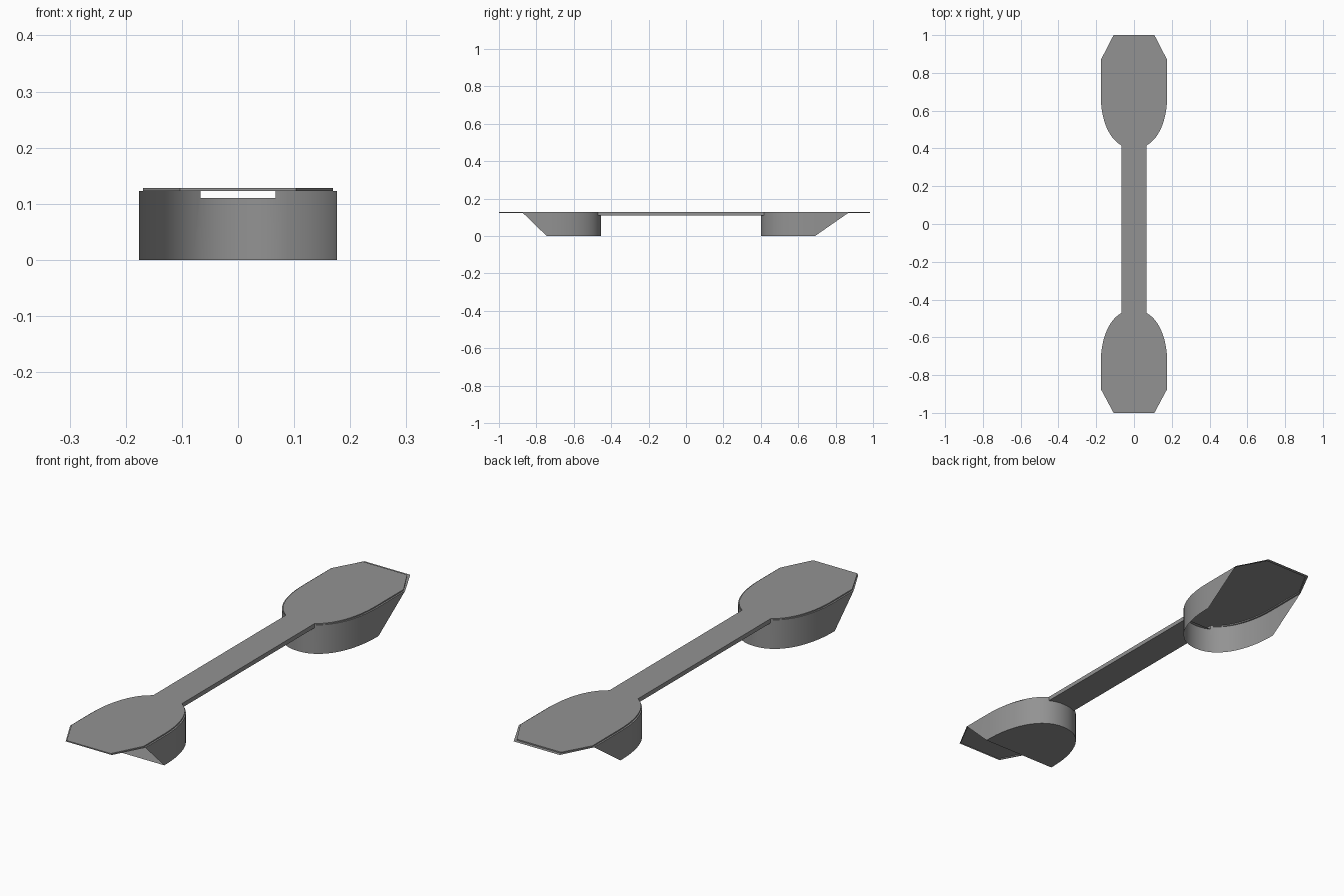
import bpy, bmesh, math

if "Cube" in bpy.data.objects:
    bpy.data.objects.remove(bpy.data.objects["Cube"])

W, NECK = 0.176, 0.067            # half widths of the pads and the bar
Z_BAR, Z_RIM, Z_TOP = 0.11, 0.123, 0.128
DEPTH, POWER = 0.29, 2.2          # rounded inner end of each pad
# side, y of the rounded end's centre, y of the outer shoulder
BACK = (1, 0.69, 0.868)
FRONT = (-1, 0.745, 0.873)

grey = bpy.data.materials.new("dark_grey")
grey.diffuse_color = (0.29, 0.29, 0.29, 1)
grey.use_nodes = True
grey.node_tree.nodes["Principled BSDF"].inputs["Base Color"].default_value = grey.diffuse_color


def make(name, build, smooth=False):
    bm = bmesh.new()
    build(bm)
    mesh = bpy.data.meshes.new(name)
    bm.to_mesh(mesh)
    bm.free()
    mesh.materials.append(grey)
    obj = bpy.data.objects.new(name, mesh)
    bpy.context.collection.objects.link(obj)
    if smooth:
        bpy.ops.object.select_all(action='DESELECT')
        obj.select_set(True)
        bpy.context.view_layer.objects.active = obj
        bpy.ops.object.shade_smooth_by_angle(angle=math.radians(30))
    return obj


def curve_y(x, centre):
    return centre - DEPTH * max(0, 1 - (abs(x) / W) ** POWER) ** (1 / POWER)


def arc(centre, x_min=0.0, n=14):
    """Half of the rounded end, from the side wall in to x_min."""
    a1 = math.acos(x_min / W)
    xs = [W * math.cos(a1 * i / n) for i in range(n + 1)]
    return [(x, curve_y(x, centre)) for x in xs]


def half_outline(spec):
    """Right half of a pad outline, from tip to neck."""
    side, centre, shoulder = spec
    pts = [(0.108, 1.0), (W, shoulder)] + arc(centre, NECK)
    return [(x, side * y) for x, y in pts]


# Thin top plate: two pads joined by the bar, with a stepped rim
def plate(bm):
    right = half_outline(FRONT) + half_outline(BACK)[::-1]
    loop = right + [(-x, y) for x, y in reversed(right)]
    inset = [(x * (0.96 if abs(x) > NECK + 0.001 else 1), min(y, 0.985))
             for x, y in loop]
    rings = [[bm.verts.new((x, y, z)) for x, y in pts]
             for pts, z in ((loop, Z_RIM), (inset, Z_RIM), (inset, Z_TOP))]
    bm.faces.new(rings[2])
    n = len(loop)
    for low, high in zip(rings, rings[1:]):
        for i in range(n):
            j = (i + 1) % n
            bm.faces.new((low[i], low[j], high[j], high[i]))
    bmesh.ops.remove_doubles(bm, verts=bm.verts, dist=1e-5)


make("top_plate", plate)


# Open pad shells: sloped outer edge, rounded inner wall, slot under the bar
def shell(spec, closed):
    side, centre, shoulder = spec

    def build(bm):
        right = [(W, shoulder - 0.002)] + arc(centre, NECK)
        mid = [(x, curve_y(x, centre)) for x in (0.045, 0.022)]
        half = right + mid
        path = half + [(0, centre - DEPTH)] + [(-x, y) for x, y in reversed(half)]
        last = len(path) - 1
        low = [bm.verts.new((x, side * y, Z_RIM - 0.001 if i in (0, last) else 0))
               for i, (x, y) in enumerate(path)]
        high = [bm.verts.new((x, side * y, Z_RIM)) for x, y in path]
        slot = {i: bm.verts.new((x, side * y, Z_BAR))
                for i, (x, y) in enumerate(path) if abs(x) <= NECK + 0.001}
        for i in range(last):
            j = i + 1
            face = [low[i], low[j]]
            if j in slot:
                face.append(slot[j])
            if not (i in slot and j in slot):
                face += [high[j], high[i]]
            if i in slot:
                face.append(slot[i])
            bm.faces.new(face if side < 0 else face[::-1])
        if closed:
            floor = low[1:-1]
            bm.faces.new(floor if side > 0 else floor[::-1])
        bmesh.ops.delete(bm, geom=[v for v in bm.verts if not v.link_faces],
                         context='VERTS')
        bmesh.ops.recalc_face_normals(bm, faces=bm.faces)
    return build


make("front_pad", shell(FRONT, True), smooth=True)
make("back_pad", shell(BACK, False), smooth=True)


# Hollow bar: sides and underside below the plate
def bar(bm):
    section = [(-NECK, Z_RIM), (-NECK, Z_BAR), (NECK, Z_BAR), (NECK, Z_RIM)]
    y0, y1 = -curve_y(NECK, FRONT[1]), curve_y(NECK, BACK[1])
    a = [bm.verts.new((x, y0, z)) for x, z in section]
    b = [bm.verts.new((x, y1, z)) for x, z in section]
    for i in range(3):
        bm.faces.new((a[i], b[i], b[i + 1], a[i + 1]))


make("bar_channel", bar)
